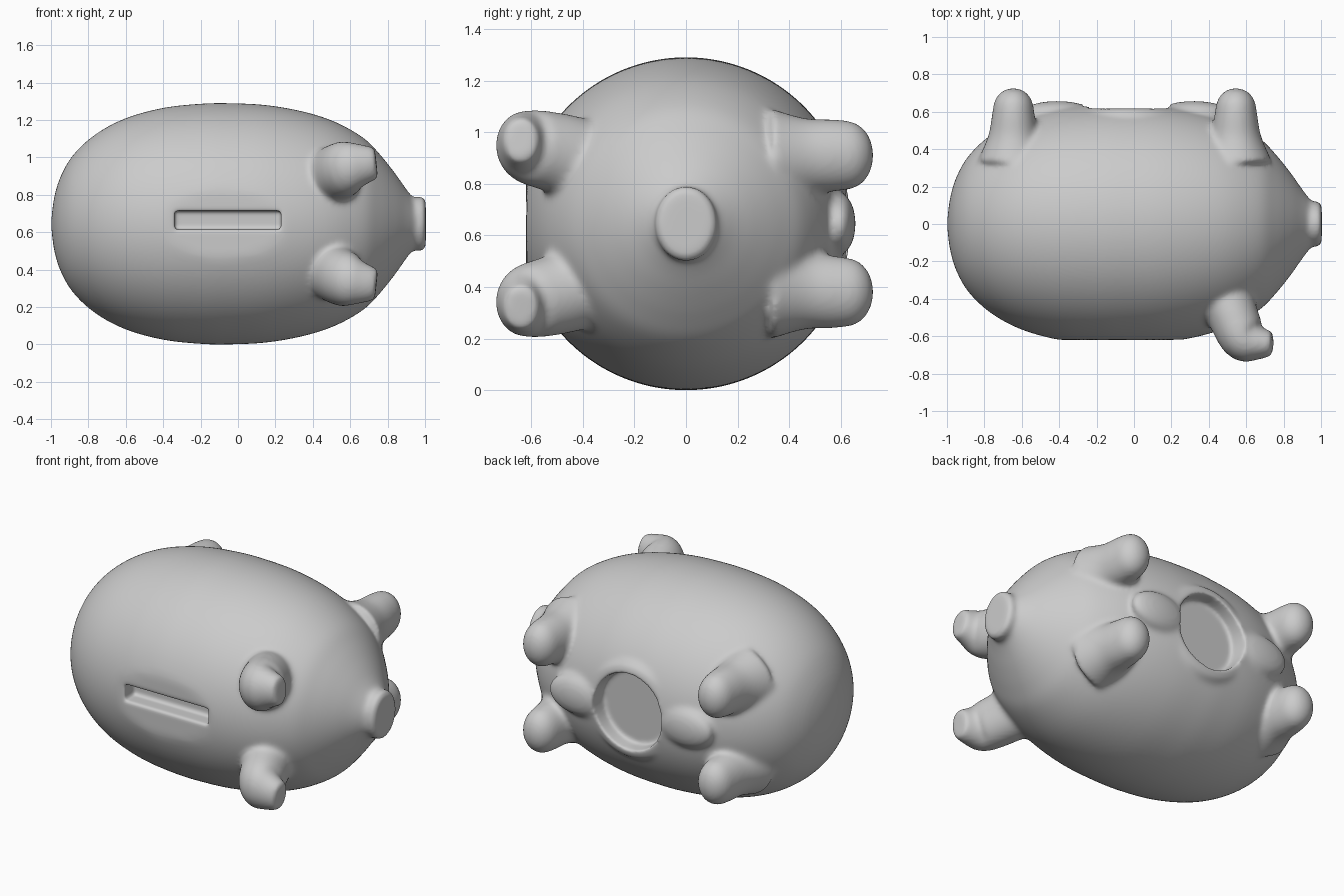
import bpy, bmesh
from mathutils import Vector, Matrix

if "Cube" in bpy.data.objects:
    bpy.data.objects.remove(bpy.data.objects["Cube"])

ZC = 0.645  # height of the body axis


def spline(pts, n=4):
    out = []
    for i in range(len(pts) - 1):
        p = [pts[max(i - 1, 0)], pts[i], pts[i + 1], pts[min(i + 2, len(pts) - 1)]]
        for k in range(n):
            t = k / n
            out.append([0.5 * (2 * b + (c - a) * t + (2 * a - 5 * b + 4 * c - d) * t * t
                               + (3 * b - a - 3 * c + d) * t ** 3) for a, b, c, d in zip(*p)])
    return out + [list(pts[-1])]


def loft(bm, pts, sides=48):
    """Closed tube; each point is x, y, z offset from the axis, horizontal radius, vertical radius."""
    import math
    pts = spline(pts)
    rings = []
    for i, (x, y, z, ru, rv) in enumerate(pts):
        a, b = pts[max(i - 1, 0)], pts[min(i + 1, len(pts) - 1)]
        t = (Vector(b[:3]) - Vector(a[:3])).normalized()
        u = Vector((0, 0, 1)).cross(t).normalized()
        v = t.cross(u)
        c = Vector((x, y, z + ZC))
        angs = [2 * math.pi * k / sides for k in range(sides)]
        rings.append([bm.verts.new(c + u * max(ru, .002) * math.cos(q) + v * max(rv, .002) * math.sin(q))
                      for q in angs])
    for r, s in zip(rings, rings[1:]):
        for k in range(sides):
            j = (k + 1) % sides
            bm.faces.new((r[k], r[j], s[j], s[k]))
    bm.faces.new(rings[0])
    bm.faces.new(rings[-1])


def make_object(name, bm):
    bmesh.ops.recalc_face_normals(bm, faces=bm.faces)
    me = bpy.data.meshes.new(name)
    bm.to_mesh(me)
    bm.free()
    ob = bpy.data.objects.new(name, me)
    bpy.context.collection.objects.link(ob)
    return ob


bm = bmesh.new()

# Barrel body, flattened around the coin slot
profile = [(-1, 0), (-.985, .13), (-.95, .25), (-.88, .37), (-.76, .48), (-.6, .565), (-.4, .62),
           (-.2, .642), (-.05, .645), (.15, .635), (.35, .60), (.52, .545), (.67, .46), (.76, .37),
           (.84, .27), (.9, .185), (.95, .12)]
loft(bm, [(x, 0, 0, r, r) for x, r in profile], 96)
for v in bm.verts:
    v.co.y = max(v.co.y, -.62)

# Flared snout
loft(bm, [(.86, 0, 0, .15, .18), (.92, 0, 0, .115, .14), (.96, 0, 0, .12, .145),
          (.985, 0, 0, .122, .147), (1.004, 0, 0, .105, .13)])

# Ears bent forward and feet, mirrored across the body axis
for s in (-1, 1):
    loft(bm, [(.46, -.34, s * .20, .18, .19), (.52, -.47, s * .265, .14, .16),
              (.585, -.61, s * .30, .125, .145), (.655, -.635, s * .315, .095, .115),
              (.74, -.64, s * .325, .065, .085)], 32)
    for x in (-.645, .545):
        loft(bm, [(x, .34, s * .25, .19, .20), (x, .47, s * .26, .135, .15),
                  (x, .58, s * .265, .115, .14), (x, .66, s * .265, .10, .125),
                  (x, .71, s * .265, .06, .075), (x, .73, s * .265, 0, 0)], 32)

# Low ridges between the feet
for x in (-.41, .32):
    bmesh.ops.create_uvsphere(bm, u_segments=32, v_segments=16, radius=1,
                              matrix=Matrix.Translation((x, .595, ZC)) @ Matrix.Diagonal((.19, .063, .12, 1)))

# Rim round the plug hole
loft(bm, [(-.04, .40, 0, .30, .30), (-.04, .55, 0, .30, .30), (-.04, .60, 0, .285, .285),
          (-.04, .618, 0, .255, .255)])

body = make_object("pig_bank_body", bm)

# Cutters for the coin slot and the plug hole
bm = bmesh.new()
bmesh.ops.create_cube(bm, size=1, matrix=Matrix.Translation((-.055, -.63, .665))
                      @ Matrix.Diagonal((.57, .22, .10, 1)))
slot = make_object("slot_cutter", bm)
bm = bmesh.new()
loft(bm, [(-.04, .53, 0, .225, .225), (-.04, .8, 0, .245, .245)])
hole = make_object("hole_cutter", bm)


def remesh(size):
    m = body.modifiers.new("fuse", 'REMESH')
    m.mode = 'VOXEL'
    m.voxel_size = size
    m.use_smooth_shade = True


def smooth(n):
    m = body.modifiers.new("soften", 'SMOOTH')
    m.factor = 0.5
    m.iterations = n


# Fuse the parts, cut the openings, then soften everything
remesh(.012)
smooth(14)
for cutter in (slot, hole):
    m = body.modifiers.new("cut", 'BOOLEAN')
    m.operation = 'DIFFERENCE'
    m.object = cutter
    m.solver = 'EXACT'
remesh(.011)
smooth(4)

bpy.context.view_layer.objects.active = body
body.select_set(True)
for m in list(body.modifiers):
    bpy.ops.object.modifier_apply(modifier=m.name)
for ob in (slot, hole):
    bpy.data.objects.remove(ob)
bpy.ops.object.shade_smooth()
